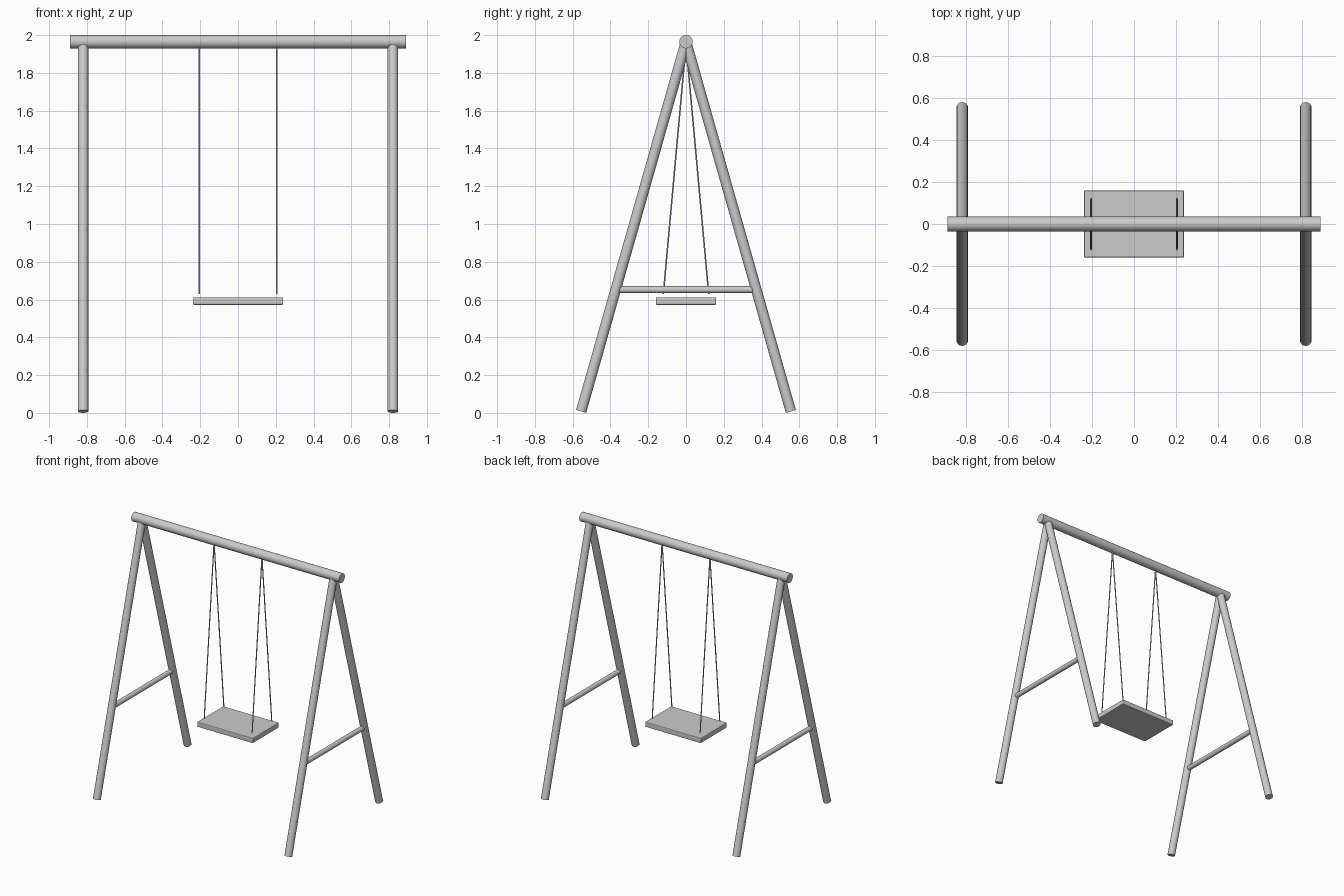
import bpy, math
from mathutils import Vector

if "Cube" in bpy.data.objects:
    bpy.data.objects.remove(bpy.data.objects["Cube"])


def rod(name, a, b, radius, sides=24):
    """Smooth cylinder running from point a to point b."""
    a, b = Vector(a), Vector(b)
    axis = b - a
    bpy.ops.mesh.primitive_cylinder_add(
        vertices=sides, radius=radius, depth=axis.length,
        location=(a + b) / 2,
        rotation=axis.to_track_quat('Z', 'Y').to_euler())
    obj = bpy.context.object
    obj.name = name
    bpy.ops.object.shade_smooth_by_angle(angle=math.radians(40))
    return obj


BEAM_Z = 1.965
LEG_X = 0.82
FOOT_Y, FOOT_Z = 0.555, 0.008
BAR_Z = 0.652
ROPE_X = 0.205

# top beam
rod("top_beam", (-0.89, 0, BEAM_Z), (0.89, 0, BEAM_Z), 0.035, 32)

bar_y = FOOT_Y * (BEAM_Z - BAR_Z) / (BEAM_Z - FOOT_Z)
for sx, side in ((-1, "left"), (1, "right")):
    x = sx * LEG_X
    # A-frame legs and hanging ropes
    for sy, end in ((-1, "front"), (1, "back")):
        rod(f"{end}_{side}_leg", (x, sy * FOOT_Y, FOOT_Z), (x, 0, BEAM_Z), 0.0278)
        rod(f"{end}_{side}_rope", (sx * ROPE_X, sy * 0.12, 0.63),
            (sx * ROPE_X, 0, 1.95), 0.004, 8)
    # cross bar between the legs
    rod(f"{side}_cross_bar", (x, -bar_y, BAR_Z), (x, bar_y, BAR_Z), 0.0185)

# seat board with softened edges
bpy.ops.mesh.primitive_cube_add(size=1, location=(0, 0, 0.592))
seat = bpy.context.object
seat.name = "seat"
seat.scale = (0.478, 0.32, 0.04)
bpy.ops.object.transform_apply(location=False, rotation=False, scale=True)
bevel = seat.modifiers.new("soft_edges", 'BEVEL')
bevel.width = 0.006
bevel.segments = 2
